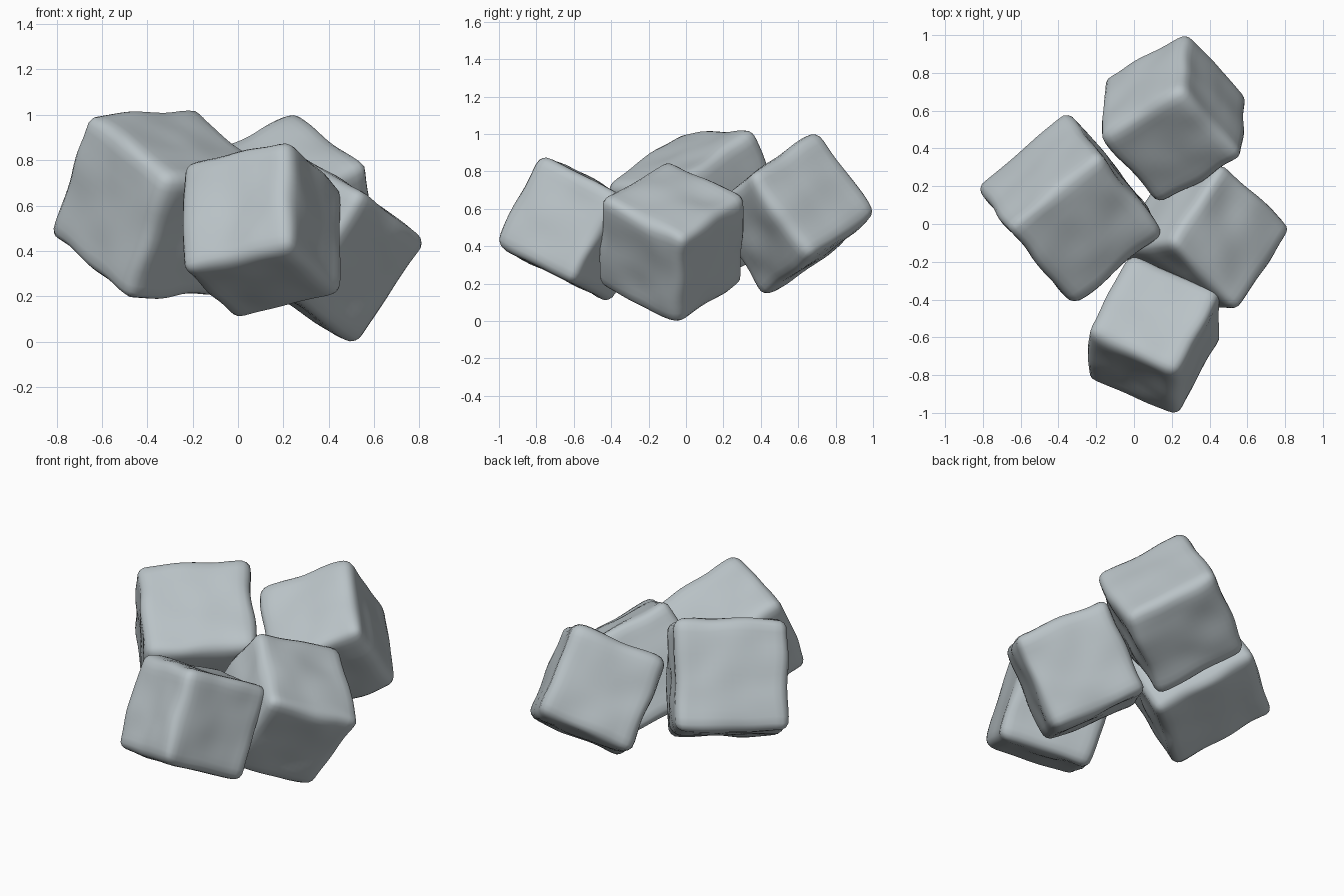
import bpy
import bmesh
from mathutils import Matrix, Vector, noise

default = bpy.data.objects.get("Cube")
if default:
    bpy.data.objects.remove(default, do_unlink=True)

# Single pale stone colour
stone = bpy.data.materials.new("pale grey stone")
stone.use_nodes = True
colour = (0.49, 0.545, 0.57, 1.0)
stone.diffuse_color = colour
bsdf = stone.node_tree.nodes["Principled BSDF"]
bsdf.inputs["Base Color"].default_value = colour
bsdf.inputs["Roughness"].default_value = 0.8

RADIUS = 0.058


def worn_block(name, centre, size, axis_a, axis_b, seed):
    """Softly rounded, slightly uneven cube turned so two edges follow the axes."""
    a = Vector(axis_a).normalized()
    b = Vector(axis_b)
    b = (b - a * b.dot(a)).normalized()
    turn = Matrix((a, b, a.cross(b))).transposed()

    bm = bmesh.new()
    bmesh.ops.create_cube(bm, size=size)
    bmesh.ops.subdivide_edges(bm, edges=bm.edges[:], cuts=15, use_grid_fill=True)
    core = size / 2 - RADIUS
    for v in bm.verts:
        inner = Vector([max(-core, min(core, c)) for c in v.co])
        v.co = inner + (v.co - inner).normalized() * RADIUS
        # gentle wear on the surface
        v.co += noise.noise_vector(v.co * 5 + Vector((seed, seed, seed))) * 0.016
    bmesh.ops.recalc_face_normals(bm, faces=bm.faces[:])
    for f in bm.faces:
        f.smooth = True
    mesh = bpy.data.meshes.new(name)
    bm.to_mesh(mesh)
    bm.free()
    mesh.materials.append(stone)
    obj = bpy.data.objects.new(name, mesh)
    obj.matrix_world = Matrix.Translation(centre) @ turn.to_4x4()
    bpy.context.collection.objects.link(obj)


# Large block, resting on a long edge
worn_block("large_block", (-0.335, 0.08, 0.605), 0.63,
           (0.77, 0.635, 0.03), (-0.56, 0.68, 0.47), 1.3)
# Front block, tipped forward
worn_block("front_block", (0.105, -0.59, 0.495), 0.545,
           (0, -0.46, -0.888), (0.9, -0.39, 0.2), 4.7)
# Back block, tipped back
worn_block("back_block", (0.205, 0.56, 0.575), 0.56,
           (0.02, 0.28, -0.38), (0.31, -0.34, -0.25), 8.1)
# Low side block, standing on a corner
worn_block("side_block", (0.36, -0.075, 0.425), 0.57,
           (-0.32, 0.31, 0.2), (-0.27, -0.39, 0.2), 12.4)
